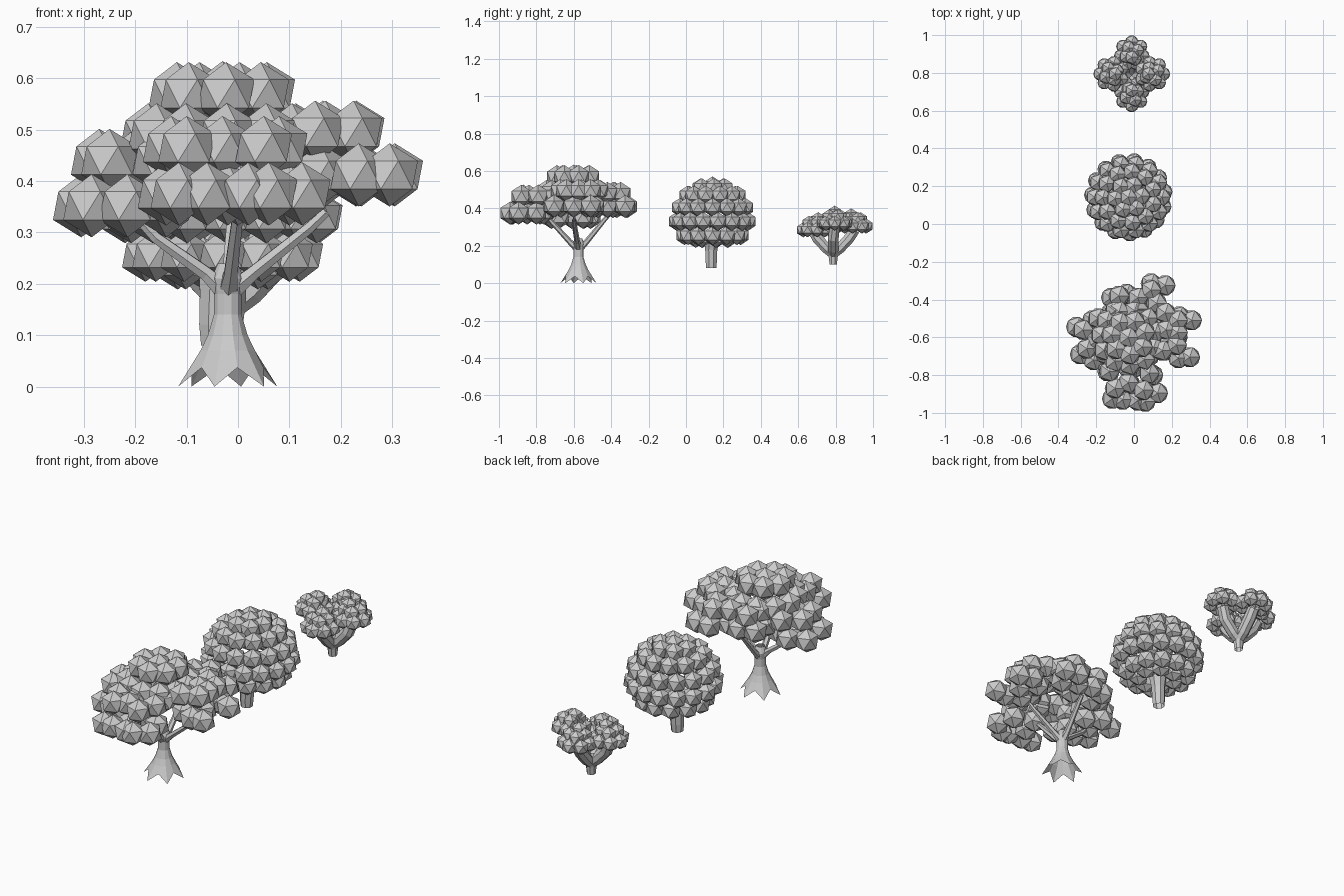
import bpy, bmesh, math
from mathutils import Vector, Matrix

if "Cube" in bpy.data.objects:
    bpy.data.objects.remove(bpy.data.objects["Cube"])


def finish(bm, name):
    bmesh.ops.recalc_face_normals(bm, faces=bm.faces)
    me = bpy.data.meshes.new(name)
    bm.to_mesh(me)
    bm.free()
    ob = bpy.data.objects.new(name, me)
    bpy.context.collection.objects.link(ob)
    return ob


def foliage(name, balls, r):
    """Canopy made of 20-sided leaf balls."""
    bm = bmesh.new()
    for p in balls:
        bmesh.ops.create_icosphere(bm, subdivisions=1, radius=r,
                                   matrix=Matrix.Translation(p))
    return finish(bm, name)


def tube(name, pts, radii, sides=8):
    """Faceted tapering limb through the given points."""
    bm = bmesh.new()
    pts = [Vector(p) for p in pts]
    rings = []
    for i, p in enumerate(pts):
        d = (pts[min(i + 1, len(pts) - 1)] - pts[max(i - 1, 0)]).normalized()
        q = Vector((0, 0, 1)).rotation_difference(d)
        rings.append([bm.verts.new(p + q @ Vector((
            radii[i] * math.cos(2 * math.pi * (k + .5) / sides),
            radii[i] * math.sin(2 * math.pi * (k + .5) / sides), 0))) for k in range(sides)])
    for a, b in zip(rings, rings[1:]):
        for k in range(sides):
            j = (k + 1) % sides
            bm.faces.new((a[k], a[j], b[j], b[k]))
    return finish(bm, name)


def ring(c, r, z, n, phase=0.0):
    return [(c[0] + r * math.cos(2 * math.pi * k / n + phase),
             c[1] + r * math.sin(2 * math.pi * k / n + phase), z) for k in range(n)]


H = math.pi / 2

# ---- Large spreading tree: (x, y) of the lower and upper balls of each lobe
lobes = [
    # right
    (.412, [(.305, -.51), (.295, -.705), (.24, -.49), (.235, -.71), (.23, -.60), (.17, -.53), (.16, -.67)],
     .495, [(.23, -.51), (.225, -.64), (.17, -.56), (.165, -.47), (.15, -.67), (.23, -.575)]),
    # left
    (.352, [(-.305, -.545), (-.285, -.69), (-.22, -.51), (-.215, -.72), (-.22, -.61), (-.15, -.55), (-.14, -.68)],
     .44, [(-.27, -.56), (-.25, -.66), (-.19, -.5), (-.165, -.6), (-.15, -.69), (-.2, -.62)]),
    # front
    (.375, [(-.115, -.925), (-.06, -.93), (.02, -.935), (.06, -.94), (.125, -.895), (-.14, -.78), (.1, -.8),
            (-.02, -.85), (.0, -.76)],
     .465, [(-.1, -.87), (.05, -.88), (-.03, -.84), (-.13, -.78), (.08, -.79), (-.03, -.76), (.08, -.7)]),
    # back
    (.41, [(.09, -.315), (.165, -.325), (-.12, -.39), (-.04, -.37), (.03, -.39), (.11, -.42), (-.12, -.47), (.0, -.47)],
     .48, [(.09, -.35), (-.08, -.38), (.02, -.39), (.12, -.42), (-.1, -.46), (.02, -.45)])]
leaves = []
for z0, low, z1, high in lobes:
    leaves += [(x, y, z0) for x, y in low] + [(x, y, z1) for x, y in high]
# crown
K = (-.03, -.6)
leaves += ring(K, .145, .49, 11, .2) + ring(K, .09, .57, 7, .3) + [K + (.572,)]
foliage("large_tree_leaves", leaves, .0615)

# trunk flaring into six pointed roots
bm = bmesh.new()
T = (-.02, -.575)
profile = [(None, None), (.055, .07), (.04, .1), (.028, .14), (.028, .18), (.033, .21), (.02, .24)]
rings = []
for r, z in profile:
    row = []
    for k in range(12):
        a = 2 * math.pi * (k + .5) / 12
        rr, zz = (r, z) if r else ((.1, .005) if k % 2 == 0 else (.072, .042))
        row.append(bm.verts.new((T[0] + rr * math.cos(a), T[1] + rr * math.sin(a), zz)))
    rings.append(row)
for v in rings[0]:
    v.co.z = max(0, v.co.z - .005)
for a, b in zip(rings, rings[1:]):
    for k in range(12):
        j = (k + 1) % 12
        bm.faces.new((a[k], a[j], b[j], b[k]))
finish(bm, "large_tree_trunk")

# branches
for i, (dx, dy, z) in enumerate([(.16, -.02, .31), (-.14, -.02, .29), (.02, -.15, .335), (.01, .14, .34)]):
    x, y = T
    tube(f"large_tree_branch_{i + 1}",
         [(x, y, .18), (x + dx * .3, y + dy * .3, .22), (x + dx, y + dy, z),
          (x + dx * 1.2, y + dy * 1.2, z + .03)], [.022, .015, .012, .01], 6)

# ---- Round tree: stacked rings of balls
B = (-.03, .142)
leaves = []
for r, z, n, ph in [(.09, .24, 7, .2), (.15, .255, 12, 0), (.19, .33, 15, .15),
                    (.178, .405, 14, .0), (.135, .47, 11, .3), (.07, .51, 6, .1)]:
    leaves += ring(B, r, z, n, ph)
leaves.append((B[0], B[1], .52))
foliage("round_tree_leaves", leaves, .051)
tube("round_tree_trunk", [(-.045, .135, .08), (-.045, .135, .12), (-.042, .135, .18), (-.035, .14, .24)],
     [.029, .033, .035, .045])

# ---- Small forked tree: four lobes on four limbs
C = (-.012, .795)
leaves = []
for i, (ang, z) in enumerate([(0, .32), (H, .305), (2 * H, .312), (3 * H, .285)]):
    ux, uy = math.cos(ang), math.sin(ang)
    c = (C[0] + .108 * ux, C[1] + .108 * uy)
    leaves += ring(c, .06, z, 7, ang) + ring(c, .034, z + .035, 4, ang + .5)
    leaves.append((c[0] - .02 * ux, c[1] - .02 * uy, z + .055))
    x, y = -.012, .787
    tube(f"small_tree_limb_{i + 1}",
         [(x, y, .155), (x + .035 * ux, y + .035 * uy, .185),
          (x + .085 * ux, y + .085 * uy, .24), (c[0], c[1], z - .02)], [.026, .03, .031, .029])
foliage("small_tree_leaves", leaves, .04)
tube("small_tree_trunk", [(-.012, .787, .1), (-.012, .787, .14), (-.012, .787, .19), (-.012, .787, .215)],
     [.021, .026, .039, .03])
